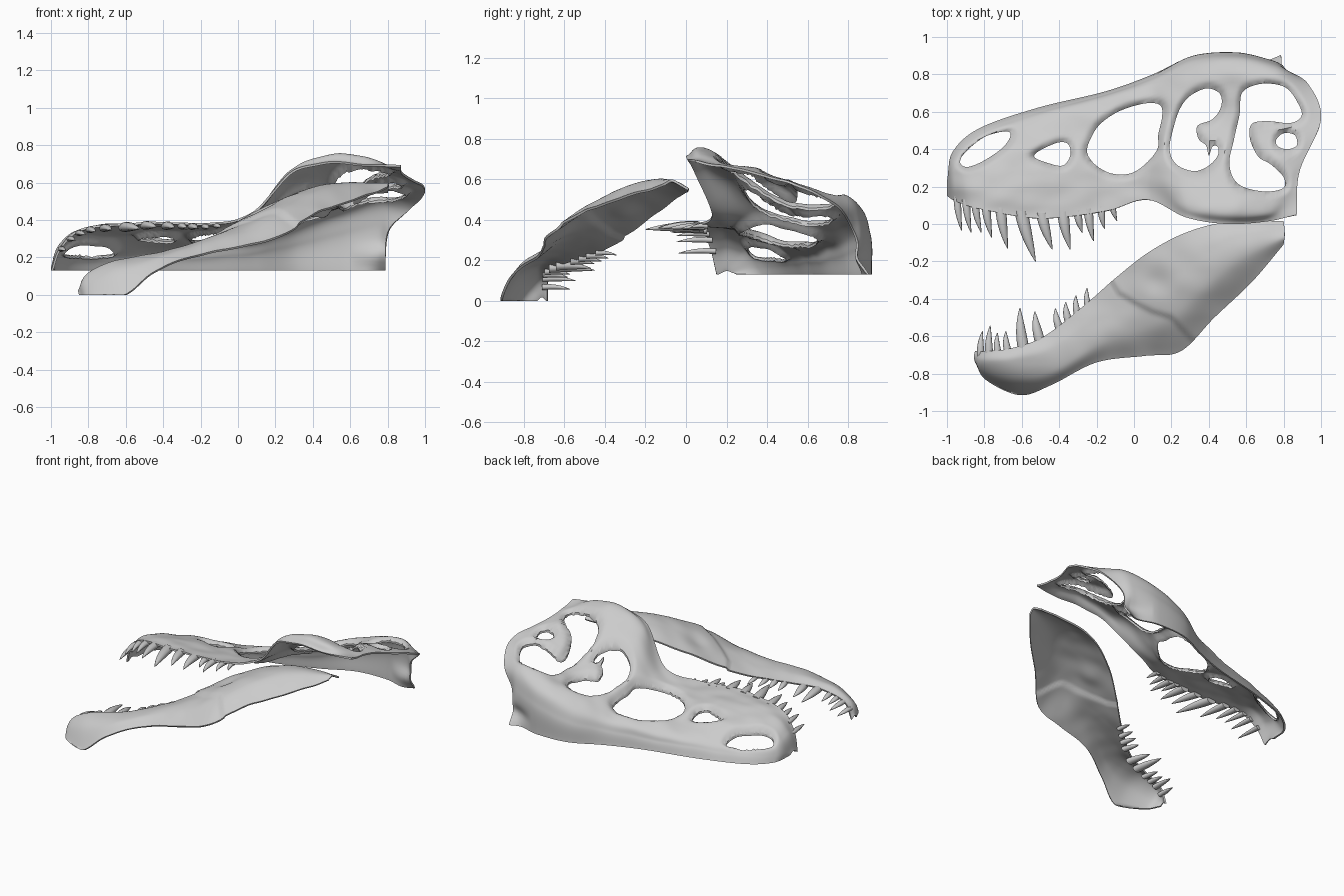
import bpy, bmesh, math
from mathutils import Vector, noise, kdtree

if "Cube" in bpy.data.objects:
    bpy.data.objects.remove(bpy.data.objects["Cube"])

bone = bpy.data.materials.new("bone_grey")
bone.diffuse_color = (0.6, 0.6, 0.6, 1)
bone.use_nodes = True
bone.node_tree.nodes["Principled BSDF"].inputs["Base Color"].default_value = bone.diffuse_color


def spline(pts, t, closed=False):
    """Catmull-Rom point on a list of Vectors, t counted in control points."""
    n = len(pts)
    i = math.floor(t) if closed else min(int(t), n - 2)
    f = t - i
    if closed:
        a, b, c, d = (pts[(i + k) % n] for k in (-1, 0, 1, 2))
    else:
        b, c = pts[i], pts[i + 1]
        a = pts[i - 1] if i > 0 else 2 * b - c
        d = pts[i + 2] if i + 2 < n else 2 * c - b
    return 0.5 * (2 * b + (c - a) * f + (2 * a - 5 * b + 4 * c - d) * f * f
                  + (3 * b - a - 3 * c + d) * f ** 3)


def select(ob):
    bpy.ops.object.select_all(action='DESELECT')
    ob.select_set(True)
    bpy.context.view_layer.objects.active = ob


def make(name, bm, angle=40):
    bmesh.ops.recalc_face_normals(bm, faces=bm.faces)
    me = bpy.data.meshes.new(name)
    bm.to_mesh(me)
    bm.free()
    ob = bpy.data.objects.new(name, me)
    bpy.context.collection.objects.link(ob)
    me.materials.append(bone)
    select(ob)
    bpy.ops.object.shade_smooth_by_angle(angle=math.radians(angle))
    return ob


def shell(name, rails, nu, nv, floor, thick, relief):
    """Thin curved bone sheet lofted across rails."""
    rails = [[Vector(p) for p in r] for r in rails]
    bm, rows = bmesh.new(), []
    for i in range(nu + 1):
        sect = [spline(r, i / nu * (len(r) - 1)) for r in rails]
        rows.append([spline(sect, j / nv * (len(sect) - 1)) for j in range(nv + 1)])
    grid = []
    for row in rows:
        for p in row:
            p.z = max(floor, p.z + relief(p) * max(0, min(1, (p.z - floor) / 0.12)))
        grid.append([bm.verts.new(p) for p in row])
    for a, b in zip(grid, grid[1:]):
        for j in range(nv):
            bm.faces.new((a[j], b[j], b[j + 1], a[j + 1]))
    bm.normal_update()
    sign = 1 if sum(f.normal.z for f in bm.faces) > 0 else -1
    inner = []
    for row in grid:
        new = []
        for v in row:
            q = v.co - v.normal * sign * thick
            q.z = max(floor, q.z)
            new.append(bm.verts.new(q))
        inner.append(new)
    for a, b in zip(inner, inner[1:]):
        for j in range(nv):
            bm.faces.new((a[j], a[j + 1], b[j + 1], b[j]))
    ring = lambda g: ([r[0] for r in g] + g[-1][1:] + [r[-1] for r in g[-2::-1]] + g[0][-2:0:-1])
    o, n = ring(grid), ring(inner)
    for k in range(len(o)):
        m = (k + 1) % len(o)
        bm.faces.new((o[k], n[k], n[m], o[m]))
    return make(name, bm), rows


# ---- openings in the skull (outlines seen from above, clockwise)
openings = {
    "nostril": [(-.93, .33), (-.9, .385), (-.8, .465), (-.69, .495), (-.66, .475), (-.7, .41),
                (-.8, .34), (-.89, .305)],
    "small_window": [(-.535, .365), (-.425, .43), (-.355, .43), (-.34, .37), (-.375, .315), (-.44, .32)],
    "snout_window": [(-.235, .45), (-.18, .535), (-.075, .605), (.06, .645), (.14, .635), (.15, .57),
                     (.13, .48), (.125, .4), (.06, .32), (-.02, .27), (-.12, .27), (-.205, .315), (-.25, .38)],
    "eye_socket": [(.3, .685), (.39, .725), (.46, .695), (.465, .625), (.42, .56), (.34, .525), (.345, .455),
                   (.385, .42), (.4, .365), (.42, .415), (.45, .41), (.445, .36), (.39, .305), (.315, .283),
                   (.225, .32), (.19, .4), (.21, .51), (.245, .615)],
    "temple_window": [(.58, .705), (.685, .75), (.81, .73), (.88, .64), (.895, .575), (.835, .54), (.715, .55),
                      (.63, .535), (.62, .455), (.665, .36), (.73, .32), (.8, .25), (.795, .19), (.685, .175),
                      (.555, .215), (.51, .32), (.535, .455), (.565, .59)],
    "rear_hole": [(.76, .45), (.8, .485), (.86, .475), (.87, .42), (.82, .4), (.77, .415)],
}
outlines, edge = {}, []
for key, pts in openings.items():
    pts = [Vector((x, y, 0)) for x, y in pts]
    n = 6 * len(pts)
    ol = outlines[key] = [spline(pts, k / 6, True) for k in range(n)]
    edge += [(ol[k], ol[(k + 1) % n] - ol[k - 1]) for k in range(n)]
tree = kdtree.KDTree(len(edge))
for k, (q, tangent) in enumerate(edge):
    tree.insert(q, k)
tree.balance()

# ---- skull: rails run snout to back, from tooth rim up to the midline
rim = [(-1, .15, .13), (-.95, .12, .26), (-.82, .08, .36), (-.5, .03, .39), (-.15, .07, .385),
       (.07, .13, .435), (.28, .035, .655), (.5, 0, .71), (.72, .015, .695), (.87, .05, .69)]
cheek = [(-1, .17, .14), (-.955, .2, .27), (-.82, .2, .355), (-.5, .2, .375), (-.15, .25, .365),
         (.08, .3, .42), (.27, .15, .645), (.52, .11, .745), (.73, .12, .72), (.885, .28, .65)]
side = [(-1, .19, .15), (-.96, .28, .25), (-.82, .34, .305), (-.5, .4, .33), (-.15, .43, .34),
        (.09, .5, .38), (.28, .5, .46), (.53, .5, .5), (.75, .5, .6), (1, .56, .57)]
brow = [(-1, .21, .15), (-.965, .33, .21), (-.825, .44, .24), (-.5, .56, .24), (-.15, .65, .27),
        (.1, .73, .31), (.3, .81, .38), (.55, .83, .47), (.76, .79, .52), (.93, .75, .47)]
roof = [(-1, .23, .14), (-.97, .36, .17), (-.83, .485, .18), (-.51, .6, .19), (-.15, .695, .2),
        (.1, .785, .23), (.31, .89, .27), (.55, .91, .33), (.74, .87, .37), (.81, .83, .34)]
midline = [(-.995, .25, .13), (-.97, .385, .13), (-.83, .51, .13), (-.52, .62, .13), (-.15, .71, .13),
           (.1, .8, .13), (.32, .9, .13), (.55, .915, .13), (.7, .88, .13), (.785, .905, .13)]


def skull_relief(p):
    # hollow above the cheek, rims rolling into the openings, waist at the rear crest
    dents = [(-.28, .47, .1, .02), (-.45, .38, .08, .01), (.1, .68, .06, .015)]
    d = -sum(k * math.exp(-((p.x - x) ** 2 + (p.y - y) ** 2) / (r * r)) for x, y, r, k in dents)
    q, k, near = tree.find((p.x, p.y, 0))
    t = edge[k][1]
    if t.x * (p.y - q.y) - t.y * (p.x - q.x) < 0:
        near = 0
    d -= .035 * max(0, 1 - near / .04) ** 2
    p.y -= .03 * math.exp(-((p.z - .21) / .05) ** 2) * max(0, min(1, (p.x - .6) / .15)) * (p.y > .7)
    return d + .008 * noise.noise(Vector((p.x * 7, p.y * 11, 0)))


skull, skull_rows = shell("skull", [rim, cheek, side, brow, roof, midline],
                          170, 70, .13, .012, skull_relief)

# ---- cut the openings straight through along z
bm = bmesh.new()
for pts in outlines.values():
    f = bm.faces.new([bm.verts.new((p.x, p.y, -.2)) for p in pts])
    ext = bmesh.ops.extrude_face_region(bm, geom=[f])
    bmesh.ops.translate(bm, vec=(0, 0, 1.4), verts=[v for v in ext["geom"] if isinstance(v, bmesh.types.BMVert)])
cutter = make("opening_cutter", bm)
cutter.hide_render = True
mod = skull.modifiers.new("openings", 'BOOLEAN')
mod.operation, mod.solver, mod.object = 'DIFFERENCE', 'EXACT', cutter
select(skull)
bpy.ops.object.modifier_apply(modifier=mod.name)
bpy.data.objects.remove(cutter)
bpy.ops.object.shade_smooth_by_angle(angle=math.radians(40))

# ---- lower jaw: rails from tooth line down to the lower edge
jaw_top = [(-.85, -.68, 0), (-.8, -.68, .11), (-.66, -.665, .165), (-.48, -.6, .195), (-.26, -.43, .25),
           (-.1, -.29, .32), (.08, -.15, .42), (.28, -.045, .5), (.5, .01, .53), (.8, .015, .54)]
jaw_upper = [(-.855, -.7, .02), (-.81, -.73, .11), (-.66, -.73, .18), (-.46, -.68, .22), (-.23, -.53, .28),
             (-.03, -.42, .36), (.15, -.3, .46), (.34, -.17, .54), (.53, -.07, .575), (.805, -.03, .565)]
jaw_lower = [(-.855, -.72, .02), (-.81, -.78, .07), (-.64, -.83, .13), (-.44, -.79, .2), (-.2, -.65, .28),
             (.02, -.57, .35), (.2, -.5, .44), (.38, -.34, .53), (.57, -.19, .58), (.805, -.07, .58)]
jaw_base = [(-.85, -.74, 0), (-.79, -.835, 0), (-.61, -.915, 0), (-.44, -.86, .13), (-.2, -.74, .22),
            (.06, -.705, .27), (.25, -.68, .33), (.43, -.5, .43), (.63, -.31, .5), (.8, -.11, .56)]


def jaw_relief(p):
    # rear bones overlap the tooth-bearing bone along a stepped seam
    seam = [(-.14, -.29), (-.08, -.38), (0, -.43), (.1, -.48), (.2, -.51), (.3, -.62), (2, -2)]
    z = .006 * noise.noise(Vector((p.x * 8, p.y * 8, 3)))
    for (x0, y0), (x1, y1) in zip(seam, seam[1:]):
        if x0 <= p.x < x1:
            h = p.y - (y0 + (y1 - y0) * (p.x - x0) / (x1 - x0))
            z += .015 * min(1, max(0, h / .025))
    return z - .015 * math.exp(-((p.x - .12) ** 2 + (p.y + .3) ** 2) / .005)


jaw, jaw_rows = shell("lower_jaw", [jaw_top, jaw_upper, jaw_lower, jaw_base], 130, 36, 0, .012, jaw_relief)


# ---- teeth: curved tapering cones rooted on the rim
def tooth(bm, rows, bx, tip, r, sink):
    b = min((row[0] for row in rows), key=lambda p: abs(p.x - bx)).copy()
    b += Vector((0, sink, -.02))
    e = Vector((tip[0], tip[1], b.z - .01))
    mid = (b + e) / 2 + Vector((-.012, 0, .012))
    prev = None
    for k in range(8):
        t = k / 7.15
        c = b * (1 - t) ** 2 + mid * 2 * t * (1 - t) + e * t * t
        s = r * (1 - t ** 2.2) + .001
        ring = [bm.verts.new(c + Vector((s * math.cos(a), 0, .75 * s * math.sin(a))))
                for a in (math.tau * q / 10 for q in range(10))]
        if prev:
            for q in range(10):
                bm.faces.new((prev[q], prev[q - 1], ring[q - 1], ring[q]))
        else:
            bm.faces.new(ring)
        prev = ring
    bm.faces.new(prev)


upper = [(-.945, -.92, -.04, .019), (-.895, -.87, -.05, .02), (-.845, -.815, -.05, .02),
         (-.79, -.76, -.075, .023), (-.71, -.675, -.135, .028), (-.6, -.525, -.205, .035),
         (-.485, -.435, -.14, .03), (-.385, -.34, -.14, .03), (-.305, -.275, -.05, .022),
         (-.25, -.215, -.095, .024), (-.18, -.155, -.03, .02), (-.12, -.09, .015, .017)]
lower = [(-.82, -.81, -.57, .019), (-.775, -.768, -.54, .021), (-.725, -.73, -.58, .019),
         (-.675, -.685, -.57, .02), (-.585, -.61, -.445, .03), (-.5, -.53, -.465, .028), (-.395, -.42, -.45, .022),
         (-.345, -.365, -.415, .021), (-.295, -.31, -.38, .019), (-.24, -.25, -.34, .017)]
for name, rows, table, sink in (("upper_teeth", skull_rows, upper, .03), ("lower_teeth", jaw_rows, lower, -.03)):
    bm = bmesh.new()
    for bx, tx, ty, r in table:
        tooth(bm, rows, bx, (tx, ty), r, sink)
    make(name, bm, 50)
